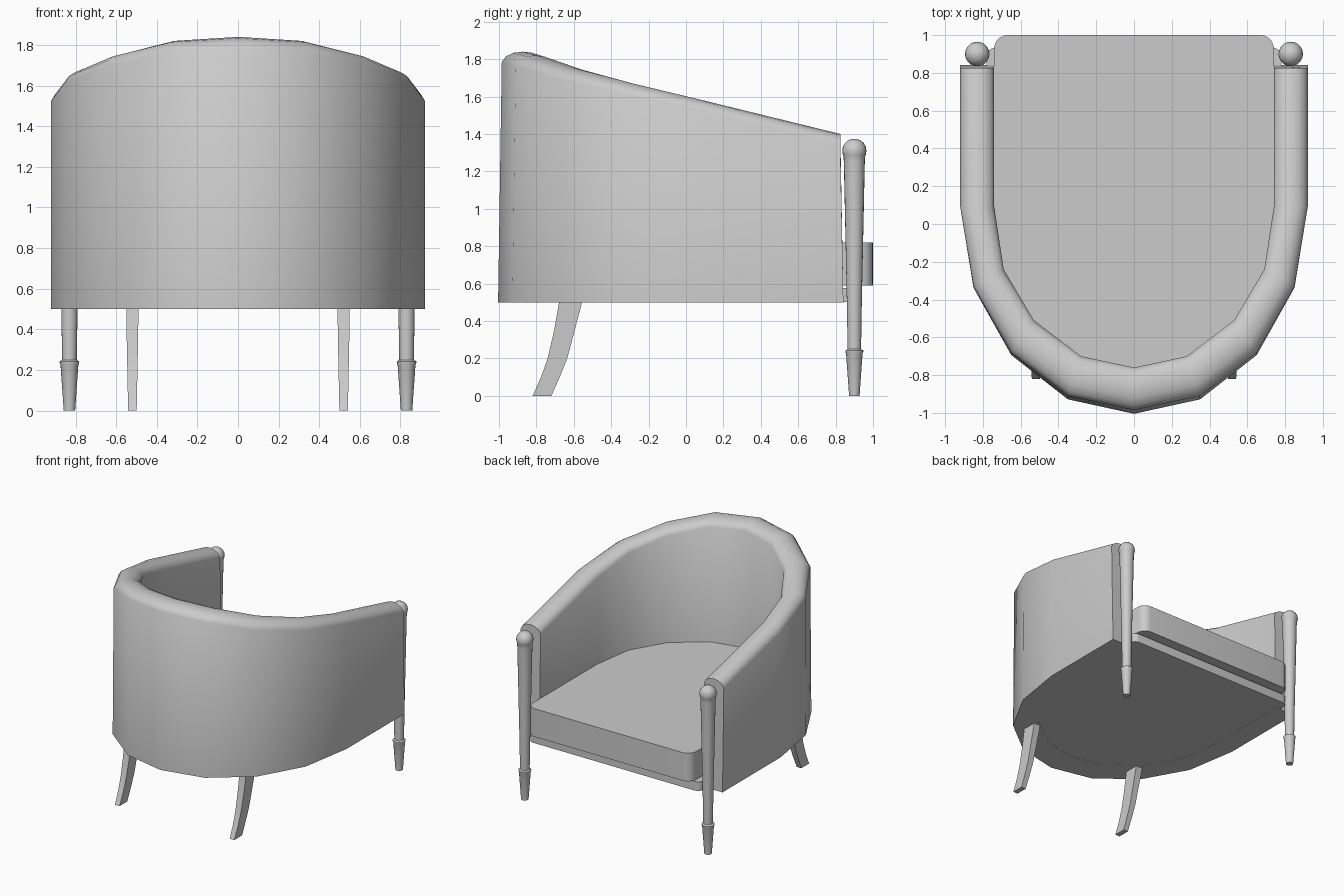
import bpy, bmesh, math
from mathutils import Vector

cube = bpy.data.objects.get("Cube")
if cube:
    bpy.data.objects.remove(cube, do_unlink=True)

grey = bpy.data.materials.new("plain_grey")
grey.use_nodes = True
colour = (0.6, 0.6, 0.6, 1)
grey.diffuse_color = colour
grey.node_tree.nodes["Principled BSDF"].inputs["Base Color"].default_value = colour


def finish(bm, name, angle=40):
    """Turn a bmesh into a named, shaded object."""
    bmesh.ops.recalc_face_normals(bm, faces=bm.faces)
    mesh = bpy.data.meshes.new(name)
    bm.to_mesh(mesh)
    bm.free()
    mesh.materials.append(grey)
    obj = bpy.data.objects.new(name, mesh)
    bpy.context.collection.objects.link(obj)
    bpy.ops.object.select_all(action="DESELECT")
    obj.select_set(True)
    bpy.context.view_layer.objects.active = obj
    bpy.ops.object.shade_smooth_by_angle(angle=math.radians(angle))
    return obj


def loft(name, rings, closed=True, angle=40):
    """Skin matching rings of points and cap both ends."""
    bm = bmesh.new()
    loops = [[bm.verts.new(p) for p in ring] for ring in rings]
    n = len(loops[0])
    for a, b in zip(loops, loops[1:]):
        for i in range(n):
            j = (i + 1) % n
            bm.faces.new((a[i], a[j], b[j], b[i]))
    bm.faces.new(loops[0])
    bm.faces.new(loops[-1])
    return finish(bm, name, angle)


def mirrored(half):
    """Complete a half outline that starts at +x and ends on x = 0."""
    return half + [(-x, y) for x, y in reversed(half) if abs(x) > 1e-6]


# Wrap-around back and arms with a rounded top roll
outer = mirrored([(0.92, 0.825), (0.92, 0.09), (0.85, -0.33),
                  (0.65, -0.68), (0.35, -0.91), (0, -0.985)])
inner = mirrored([(0.74, 0.825), (0.74, 0.09), (0.69, -0.24),
                  (0.53, -0.51), (0.28, -0.70), (0, -0.76)])
heights = [1.40, 1.58, 1.67, 1.75, 1.82, 1.84]
heights += heights[-2::-1]
roll = [(0, -0.055), (0.1, -0.025), (0.28, -0.006), (0.5, 0),
        (0.72, -0.006), (0.9, -0.025), (1, -0.055)]
sections = []
for (ox, oy), (ix, iy), h in zip(outer, inner, heights):
    o, i = Vector((ox, oy, 0)), Vector((ix, iy, 0))
    section = [(ox, oy * 1.02, 0.5)]
    for t, drop in roll:
        p = o.lerp(i, t)
        section.append((p.x, p.y, h + drop))
    section.append((ix, iy * 1.02, 0.5))
    sections.append(section)
loft("back_and_arms", sections, angle=50)


def slab(name, half, levels):
    """Flat-sided slab; levels are (z, inset scale) pairs."""
    outline = mirrored(half)
    loft(name, [[(x * s, y * s, z) for x, y in outline] for z, s in levels], angle=35)


def corner(x, y, r):
    """Rounded front corner, from the front edge round to the side."""
    return [(x - r + r * math.sin(a), y - r + r * math.cos(a))
            for a in (k * math.pi / 10 for k in range(6))]


# Seat base and loose cushion
hidden = [(0.75, 0.09), (0.70, -0.25), (0.55, -0.53), (0.29, -0.72), (0, -0.78)]
slab("seat_base", corner(0.78, 0.935, 0.05) + [(0.8, 0.09), (0.76, -0.28),
     (0.58, -0.59), (0.31, -0.80), (0, -0.87)], [(0.501, 1), (0.575, 1)])
slab("seat_cushion", corner(0.74, 1.0, 0.07) + hidden, [(0.59, 1), (0.82, 1)])

# Front posts turned on a lathe, with ball top and tapered foot
turning = [(0.028, 0), (0.044, 0.225), (0.048, 0.235), (0.048, 0.242),
           (0.036, 0.25), (0.04, 0.5), (0.056, 1.25), (0.058, 1.28)]
ball = [(0.065 * math.cos(a), 1.31 + 0.065 * math.sin(a))
        for a in (math.radians(d) for d in (-20, 0, 20, 40, 60, 80))]
for side, label in ((1, "left"), (-1, "right")):
    rings = []
    for r, z in turning + ball:
        rings.append([(side * 0.83 + r * math.cos(k * math.tau / 20),
                       0.9 + r * math.sin(k * math.tau / 20), z) for k in range(20)])
    loft("front_post_" + label, rings)

# Swept-back rear legs: (z, back y, front y, half width)
sweep = [(0, -0.82, -0.72, 0.021), (0.1, -0.775, -0.675, 0.023),
         (0.2, -0.74, -0.635, 0.025), (0.35, -0.705, -0.595, 0.028),
         (0.52, -0.675, -0.55, 0.03)]
for side, label in ((1, "left"), (-1, "right")):
    c = side * 0.52
    loft("rear_leg_" + label, [[(c - w, b, z), (c + w, b, z), (c + w, f, z), (c - w, f, z)]
                               for z, b, f, w in sweep])
